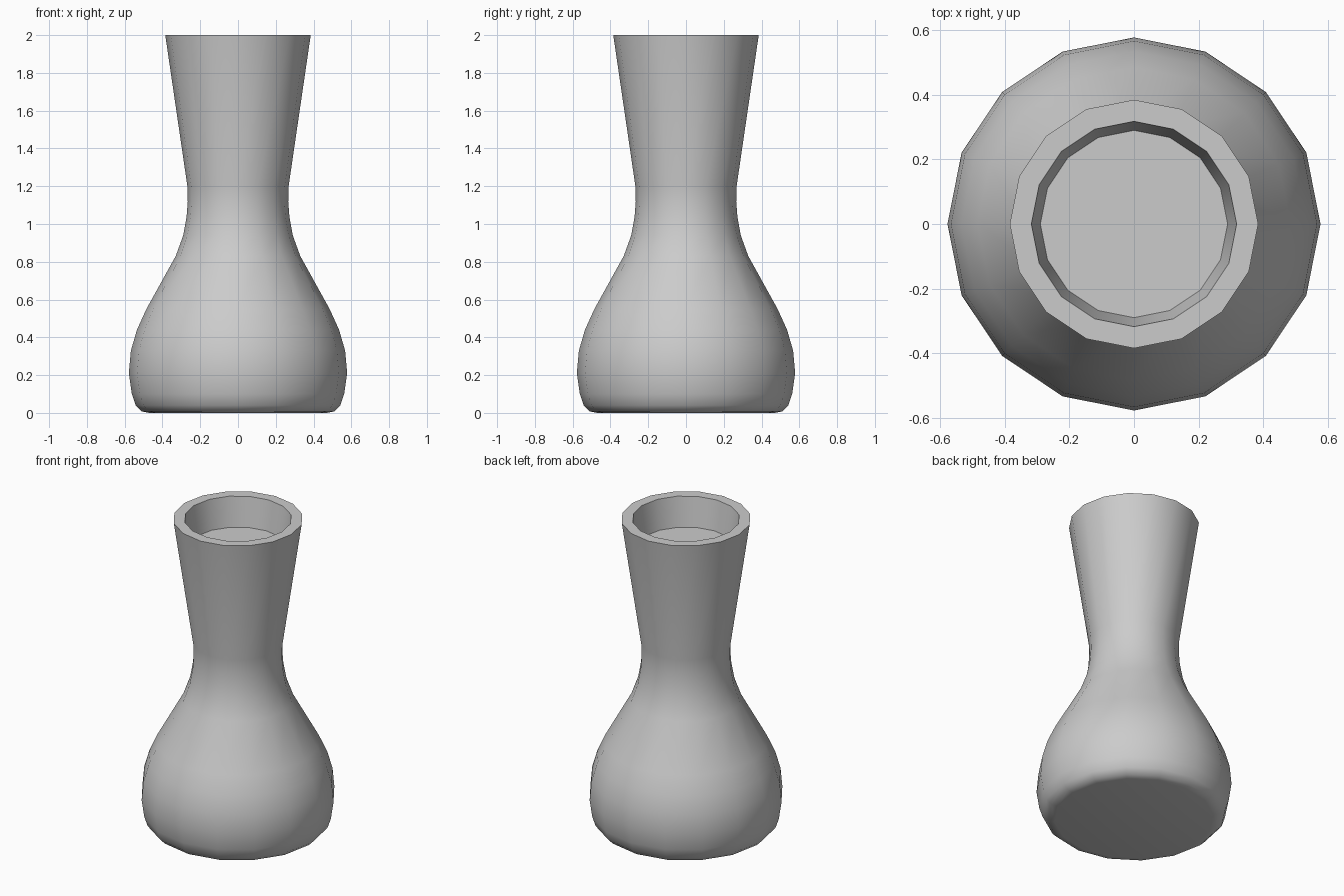
import bpy, bmesh, math

if "Cube" in bpy.data.objects:
    bpy.data.objects.remove(bpy.data.objects["Cube"])

SIDES = 16

# Vase profile (radius, z): base, belly, neck, flared mouth, rim, recessed floor
PROFILE = [
    (0.47, 0.0), (0.51, 0.008), (0.542, 0.04), (0.562, 0.10), (0.578, 0.21),
    (0.567, 0.33), (0.535, 0.44), (0.485, 0.55), (0.33, 0.83), (0.29, 0.94),
    (0.272, 1.04), (0.266, 1.12), (0.268, 1.20), (0.385, 2.0),
    (0.318, 2.0), (0.29, 1.81),
]

bm = bmesh.new()
rings = []
for r, z in PROFILE:
    rings.append([bm.verts.new((r * math.cos(i * math.tau / SIDES),
                                r * math.sin(i * math.tau / SIDES), z))
                  for i in range(SIDES)])

# Walls between neighbouring rings
for low, high in zip(rings, rings[1:]):
    for i in range(SIDES):
        j = (i + 1) % SIDES
        bm.faces.new((low[i], low[j], high[j], high[i]))

# Underside and inner floor
bm.faces.new(rings[0][::-1])
bm.faces.new(rings[-1])
bmesh.ops.recalc_face_normals(bm, faces=bm.faces)

mesh = bpy.data.meshes.new("vase")
bm.to_mesh(mesh)
bm.free()
vase = bpy.data.objects.new("vase", mesh)
bpy.context.collection.objects.link(vase)

# Smooth body with a crisp rim
bpy.context.view_layer.objects.active = vase
vase.select_set(True)
bpy.ops.object.shade_smooth_by_angle(angle=math.radians(40))
